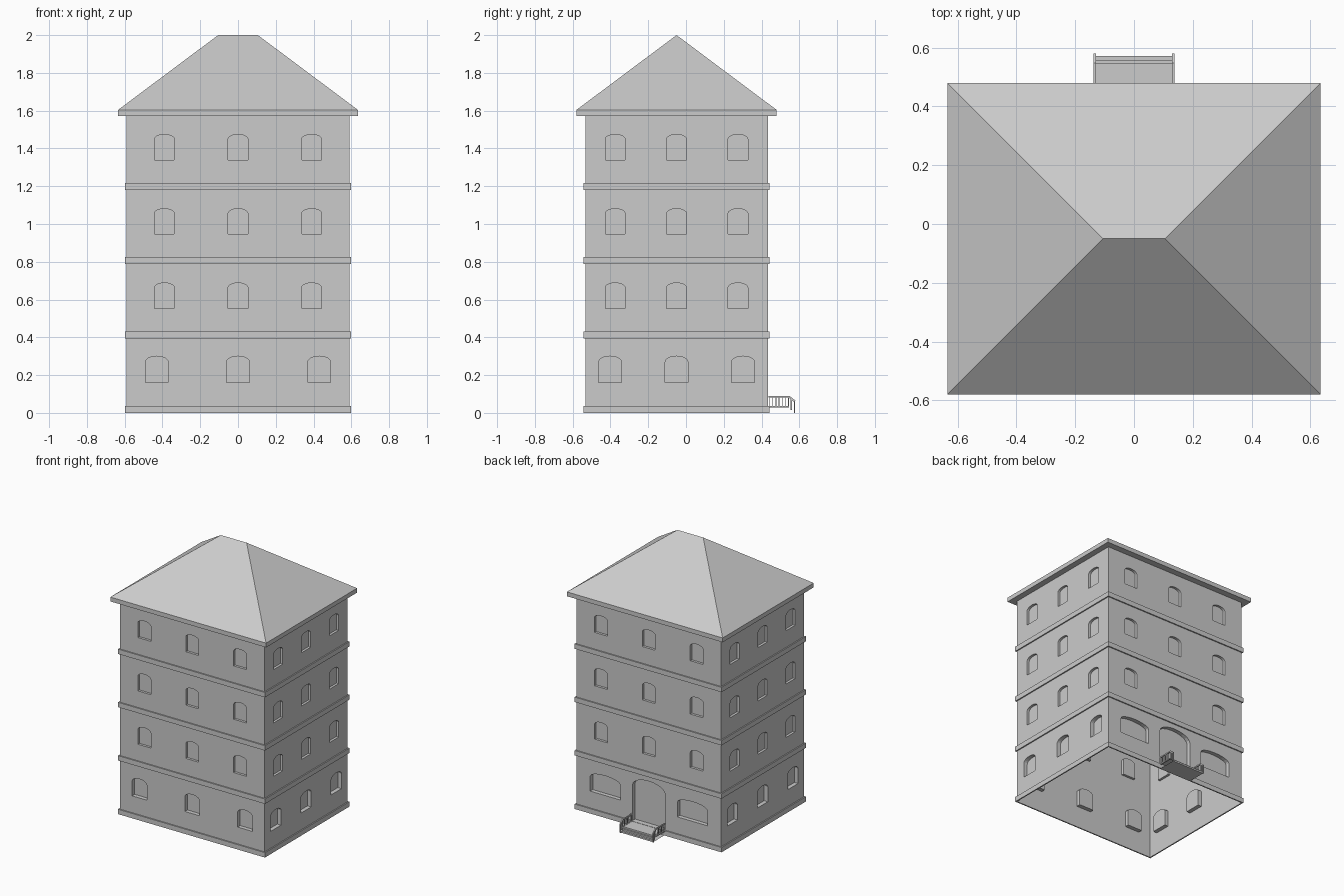
import bpy, bmesh, math
from mathutils import Vector

if "Cube" in bpy.data.objects:
    bpy.data.objects.remove(bpy.data.objects["Cube"])

CY = -0.05                 # centre line of the building in y
HX, HY = 0.59, 0.483       # half sizes of the walls


def add_object(name, bm):
    bmesh.ops.recalc_face_normals(bm, faces=bm.faces)
    me = bpy.data.meshes.new(name)
    bm.to_mesh(me)
    bm.free()
    ob = bpy.data.objects.new(name, me)
    bpy.context.collection.objects.link(ob)
    return ob


def add_box(bm, lo, hi):
    vs = bmesh.ops.create_cube(bm, size=1)["verts"]
    for v in vs:
        v.co = Vector([lo[i] + (v.co[i] + 0.5) * (hi[i] - lo[i]) for i in range(3)])


def rect(bm, hx, hy, z):
    return [bm.verts.new((sx * hx, CY + sy * hy, z))
            for sx, sy in ((-1, -1), (1, -1), (1, 1), (-1, 1))]


def bridge(bm, a, b):
    n = len(a)
    for i in range(n):
        bm.faces.new((a[i], a[(i + 1) % n], b[(i + 1) % n], b[i]))


def arch_cutter(bm, side, u, width, z0, z1, rise, depth, seg=10):
    """Arched prism that sinks a recess into one wall."""
    w = width / 2
    prof = [(u - w, z0), (u + w, z0)]
    prof += [(u + w * math.cos(math.pi * i / seg),
              z1 - rise + rise * math.sin(math.pi * i / seg)) for i in range(seg + 1)]
    rings = []
    for off in (0.05, -depth):
        if side in ("front", "back"):
            s = -1 if side == "front" else 1
            pts = [(a, CY + s * (HY + off), z) for a, z in prof]
        else:
            s = -1 if side == "left" else 1
            pts = [(s * (HX + off), CY + a, z) for a, z in prof]
        rings.append([bm.verts.new(p) for p in pts])
    bridge(bm, *rings)
    bm.faces.new(rings[0])
    bm.faces.new(rings[1][::-1])


# Window and door recess cutters
bm = bmesh.new()
for side in ("front", "back", "left", "right"):
    long_wall = side in ("front", "back")
    for k in (-1, 0, 1):
        if side == "back":
            if k == 0:
                arch_cutter(bm, side, 0, 0.265, 0.035, 0.36, 0.06, 0.03)
            else:
                arch_cutter(bm, side, k * 0.355, 0.245, 0.16, 0.305, 0.035, 0.03)
        else:
            arch_cutter(bm, side, k * (0.43 if long_wall else 0.352), 0.12,
                        0.16, 0.3, 0.03, 0.03)
        for floor in (1, 2, 3):
            z = floor * 0.393
            arch_cutter(bm, side, k * (0.39 if long_wall else 0.325), 0.105,
                        z + 0.16, z + 0.295, 0.025, 0.018)
cutter = add_object("recess_cutter", bm)
cutter.hide_render = True

# Walls: cut, then opened at top and bottom
bm = bmesh.new()
add_box(bm, (-HX, CY - HY, 0), (HX, CY + HY, 1.58))
walls = add_object("walls", bm)
mod = walls.modifiers.new("recesses", "BOOLEAN")
mod.operation = "DIFFERENCE"
mod.solver = "EXACT"
mod.object = cutter
bpy.context.view_layer.objects.active = walls
bpy.ops.object.modifier_apply(modifier=mod.name)
bpy.data.objects.remove(cutter)
bm = bmesh.new()
bm.from_mesh(walls.data)
caps = [f for f in bm.faces if abs(f.normal.z) > 0.9
        and (f.calc_center_median().z < 0.001 or f.calc_center_median().z > 1.57)]
bmesh.ops.delete(bm, geom=caps, context="FACES")
bm.to_mesh(walls.data)
bm.free()

# Storey bands
for i in range(4):
    z0 = (0, 0.395, 0.788, 1.18)[i]
    z1 = z0 + 0.036
    bm = bmesh.new()
    loops = [rect(bm, HX, HY, z0), rect(bm, HX + 0.009, HY + 0.009, z0),
             rect(bm, HX + 0.009, HY + 0.009, z1), rect(bm, HX, HY, z1)]
    for a, b in zip(loops, loops[1:]):
        bridge(bm, a, b)
    add_object(f"storey_band_{i}", bm)

# Hipped roof with eaves
bm = bmesh.new()
low, eave = rect(bm, 0.635, 0.53, 1.572), rect(bm, 0.635, 0.53, 1.604)
r0, r1 = bm.verts.new((-0.105, CY, 2)), bm.verts.new((0.105, CY, 2))
bridge(bm, low, eave)
bm.faces.new(low[::-1])
bm.faces.new((eave[0], eave[1], r1, r0))
bm.faces.new((eave[1], eave[2], r1))
bm.faces.new((eave[2], eave[3], r0, r1))
bm.faces.new((eave[3], eave[0], r0))
add_object("roof", bm)

# Entrance landing and steps, open at the sides
bm = bmesh.new()
prof = [(0.433, 0), (0.433, 0.034), (0.545, 0.034), (0.545, 0.023), (0.557, 0.023),
        (0.557, 0.012), (0.572, 0.012), (0.572, 0)]
bridge(bm, *[[bm.verts.new((x, y, z)) for y, z in prof] for x in (-0.132, 0.132)])
add_object("entrance_steps", bm)

# Railings on both sides of the landing
bm = bmesh.new()
for s in (-1, 1):
    xa, xb = s * 0.129, s * 0.137
    rail = [(0.437, 0.081), (0.545, 0.081), (0.572, 0.058),
            (0.58, 0.064), (0.548, 0.09), (0.437, 0.09)]
    rings = [[bm.verts.new((x, y, z)) for y, z in rail] for x in (xa, xb)]
    bridge(bm, *rings)
    for r in rings:
        bm.faces.new(r)
    x0, x1 = sorted((xa, xb))
    for i in range(7):
        y = 0.443 + i * 0.0165
        add_box(bm, (x0 + 0.002, y - 0.002, 0.03), (x1 - 0.002, y + 0.002, 0.083))
    for y, z0, z1 in ((0.557, 0.015, 0.076), (0.574, 0, 0.063)):
        add_box(bm, (x0, y - 0.003, z0), (x1, y + 0.003, z1))
    add_box(bm, (x0, 0.437, 0.028), (x1, 0.545, 0.036))
add_object("entrance_railings", bm)
